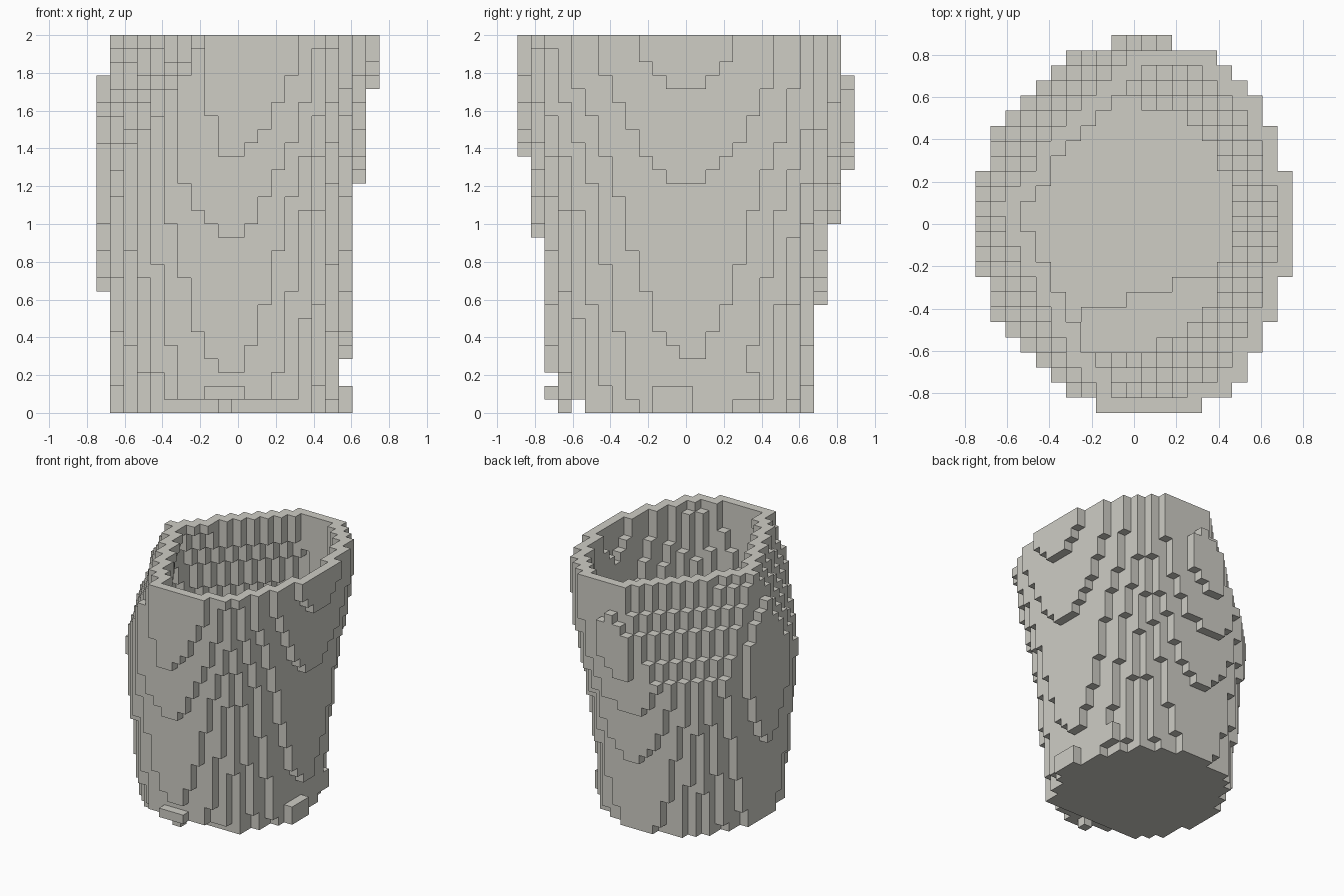
import bpy
import bmesh
from math import floor
from mathutils import Vector

cube = bpy.data.objects.get("Cube")
if cube:
    bpy.data.objects.remove(cube)

LAYERS, NX, NY = 28, 21, 25
V = 2 / LAYERS


def lerp_profile(points, z):
    """Reach of the wall at height z, from (height, reach) pairs."""
    for (z0, r0), (z1, r1) in zip(points, points[1:]):
        if z <= z1:
            return r0 + (r1 - r0) * (z - z0) / (z1 - z0)
    return points[-1][1]


# Leaning, bulging wall: reach in each of the four directions
LEFT = [(0, .545), (.286, .571), (1.214, .643), (1.714, .714), (2, .745)]
RIGHT = [(0, .66), (.643, .714), (1.25, .753), (1.786, .714), (2, .695)]
FRONT = [(0, .685), (.214, .714), (.93, .786), (1.357, .857), (2, .93)]
BACK = [(0, .66), (.571, .714), (1, .786), (1.286, .857), (1.53, .883),
        (1.786, .857), (2, .835)]

# Flat slanting sides that pinch the rim to a spout: outward direction, reach
SPOUT_FRONT = (Vector((-.879, -.478)), [(0, 1), (1.36, .76), (2, .55)])
SPOUT_BACK = (Vector((-.708, .706)), [(0, 1), (1.2, .785), (2, .545)])


def centre(i, j, k):
    return Vector(((i + .5 - NX / 2) * V, (j + .5 - NY / 2) * V, (k + .5) * V))


def layer_cells(k):
    """Filled oval of cells on one layer, pinched to a spout near the top."""
    z = (k + .5) * V
    left, right, front, back = (lerp_profile(p, z) for p in (LEFT, RIGHT, FRONT, BACK))
    cx = (left - right) / 2 + .1 * max(0, (z - 1.15) / .85)
    cells = set()
    for i in range(NX):
        for j in range(NY):
            c = centre(i, j, k)
            rx = left - cx if c.x > cx else right + cx
            ry = back if c.y > 0 else front
            power = 2.15 if c.x > cx and c.y > 0 else 2
            in_oval = (abs(c.x - cx) / rx) ** power + (abs(c.y) / ry) ** power <= 1
            if in_oval and all(c.xy.dot(n) <= lerp_profile(reach, z)
                               for n, reach in (SPOUT_FRONT, SPOUT_BACK)):
                cells.add((i, j))
    return cells


def is_wall(cells, i, j):
    return any((i + a, j + b) not in cells for a in (-1, 0, 1) for b in (-1, 0, 1))


def box_cells(lo, hi):
    """Cells whose centres lie in a box."""
    return {(i, j, k) for i in range(NX) for j in range(NY) for k in range(3)
            if all(a < c < b for a, c, b in zip(lo, centre(i, j, k), hi))}


# Hollow wall with a slightly tilted floor
vessel = set()
for k in range(LAYERS):
    cells = layer_cells(k)
    for i, j in cells:
        c = centre(i, j, k)
        if k == 0:
            keep = c.y > -.54
        elif k == 1:
            keep = is_wall(cells, i, j) or c.y < -.35 + .33 * c.x
        else:
            keep = is_wall(cells, i, j)
        if keep:
            vessel.add((i, j, k))

# Small lumps at the foot
front_lump = box_cells((-.18, -.75, .07), (.04, -.67, .15))
front_lump |= box_cells((-.11, -.68, 0), (-.03, -.6, .07))
side_lump = box_cells((.53, -.18, 0), (.61, .04, .15))
back_lump = box_cells((.46, .28, .07), (.54, .37, .22))

clay = bpy.data.materials.new("warm_grey_clay")
clay.use_nodes = True
clay.diffuse_color = (.62, .61, .56, 1)
clay.node_tree.nodes["Principled BSDF"].inputs["Base Color"].default_value = clay.diffuse_color


def build(name, cells, hidden=frozenset()):
    """Mesh the exposed sides of a set of cells."""
    bm = bmesh.new()
    corners = {}

    def corner(p):
        key = tuple(floor(a + .5) for a in p)
        if key not in corners:
            corners[key] = bm.verts.new(
                ((key[0] - NX / 2) * V, (key[1] - NY / 2) * V, key[2] * V))
        return corners[key]

    for cell in sorted(cells):
        mid = Vector(cell) + Vector((.5, .5, .5))
        for axis in range(3):
            for sign in (-1, 1):
                n = Vector((0, 0, 0))
                n[axis] = sign
                other = tuple(int(a + b) for a, b in zip(cell, n))
                if other in cells or other in hidden:
                    continue
                u = Vector((0, 0, 0))
                u[(axis + 1) % 3] = 1
                w = n.cross(u)
                quad = [mid + (n + u * a + w * b) / 2
                        for a, b in ((-1, -1), (1, -1), (1, 1), (-1, 1))]
                bm.faces.new([corner(p) for p in quad])
    mesh = bpy.data.meshes.new(name)
    bm.to_mesh(mesh)
    bm.free()
    mesh.materials.append(clay)
    obj = bpy.data.objects.new(name, mesh)
    bpy.context.collection.objects.link(obj)


build("vessel", vessel)
build("front_foot_lump", front_lump - vessel, vessel)
build("side_foot_lump", side_lump - vessel, vessel)
build("back_foot_lump", back_lump - vessel, vessel)
